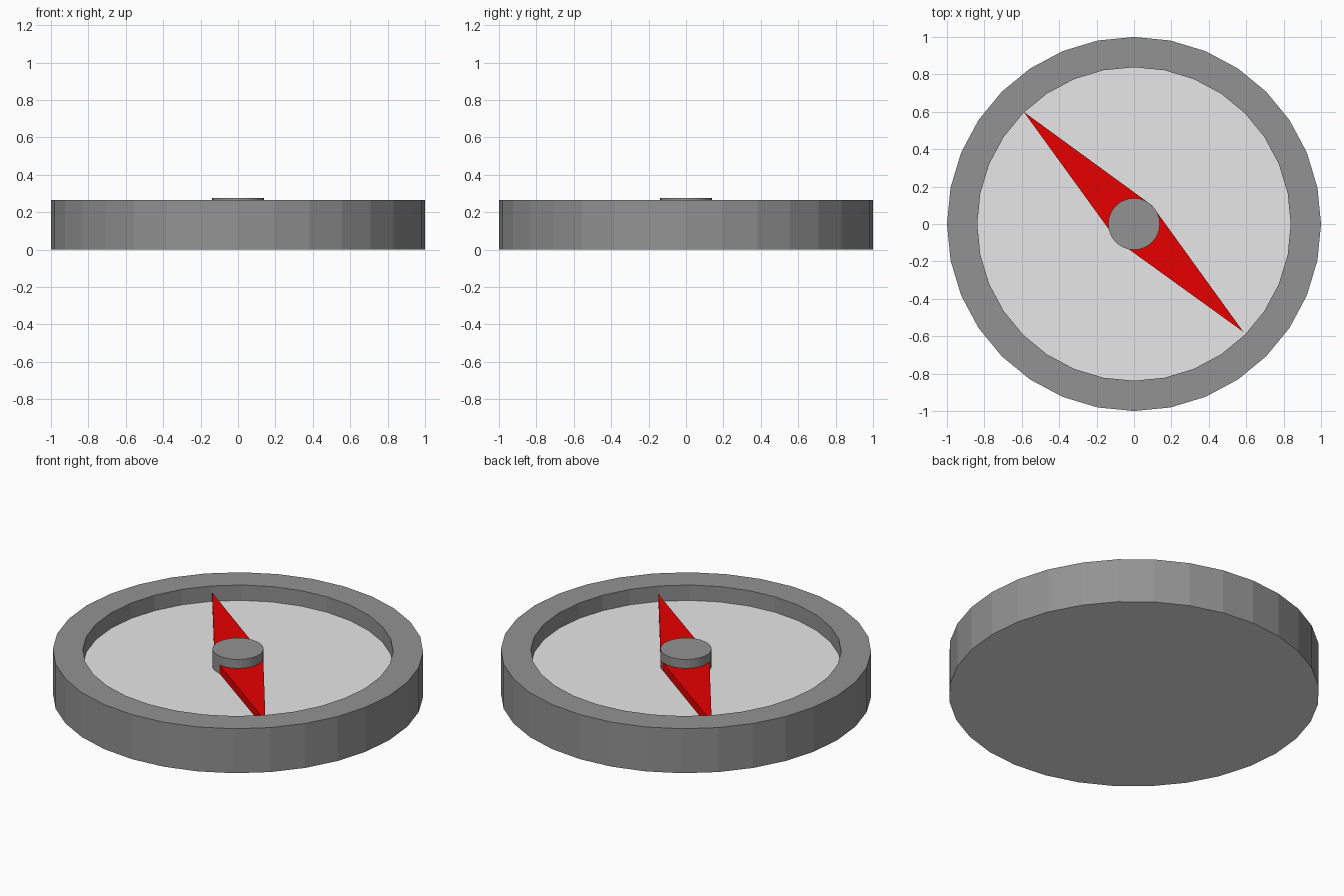
import bpy, bmesh, math

if "Cube" in bpy.data.objects:
    bpy.data.objects.remove(bpy.data.objects["Cube"])

SEG = 32


def material(name, rgb):
    m = bpy.data.materials.new(name)
    m.diffuse_color = (*rgb, 1)
    m.use_nodes = True
    m.node_tree.nodes["Principled BSDF"].inputs["Base Color"].default_value = m.diffuse_color
    return m


grey = material("casing grey", (0.29, 0.29, 0.29))
pale = material("dial pale grey", (0.8, 0.8, 0.8))
red = material("needle red", (0.8, 0.0, 0.0))


def finish(name, bm, mat):
    me = bpy.data.meshes.new(name)
    bm.to_mesh(me)
    bm.free()
    me.materials.append(mat)
    ob = bpy.data.objects.new(name, me)
    bpy.context.collection.objects.link(ob)
    return ob


def lathe(name, profile, mat, cap_start=False, cap_end=False):
    """Turn a list of (radius, z) about the z axis, bottom outside first."""
    bm = bmesh.new()
    rings = [[bm.verts.new((r * math.cos(2 * math.pi * i / SEG),
                            r * math.sin(2 * math.pi * i / SEG), z))
              for i in range(SEG)] for r, z in profile]
    for a, b in zip(rings, rings[1:]):
        for i in range(SEG):
            j = (i + 1) % SEG
            bm.faces.new((a[i], a[j], b[j], b[i]))
    if cap_start:
        bm.faces.new(rings[0][::-1])
    if cap_end:
        bm.faces.new(rings[-1])
    return finish(name, bm, mat)


def prism(name, outline, z0, z1, mat):
    """Extrude a counter-clockwise outline from z0 to z1."""
    bm = bmesh.new()
    low = [bm.verts.new((x, y, z0)) for x, y in outline]
    top = [bm.verts.new((x, y, z1)) for x, y in outline]
    bm.faces.new(low[::-1])
    bm.faces.new(top)
    for i in range(len(outline)):
        j = (i + 1) % len(outline)
        bm.faces.new((low[i], low[j], top[j], top[i]))
    return finish(name, bm, mat)


FLOOR = 0.173

# Round tray: outer wall, rim, inner wall
lathe("case", [(1, 0), (1, 0.265), (0.838, 0.265), (0.838, FLOOR)], grey)

# Pale underside closing the case
lathe("underside", [(1, 0)], pale, cap_start=True)

# Pale dial closing the tray
lathe("dial", [(0.838, FLOOR)], pale, cap_end=True)

# Centre pivot
lathe("pivot", [(0.138, FLOOR), (0.138, 0.276)], grey, cap_end=True)

# Diamond needle under the pivot cap
prism("needle", [(-0.59, 0.6), (-0.09, -0.09), (0.585, -0.577), (0.096, 0.1)],
      0.174, 0.223, red)
